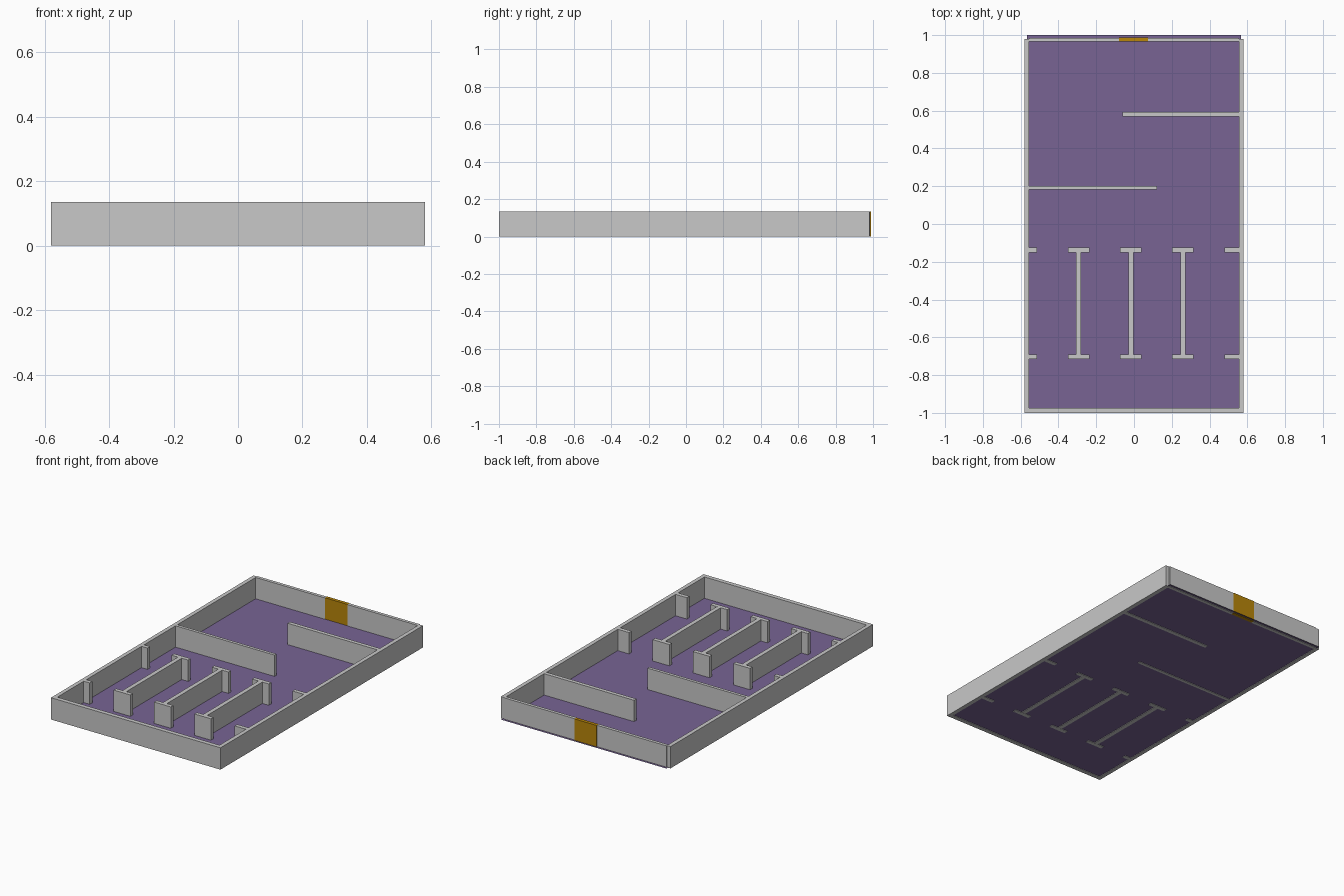
import bpy

if "Cube" in bpy.data.objects:
    bpy.data.objects.remove(bpy.data.objects["Cube"])

H = 0.135  # wall height


def material(name, rgb):
    m = bpy.data.materials.new(name)
    m.diffuse_color = (*rgb, 1)
    m.use_nodes = True
    m.node_tree.nodes["Principled BSDF"].inputs["Base Color"].default_value = m.diffuse_color
    return m


GREY = material("wall grey", (0.58, 0.58, 0.58))
PURPLE = material("floor purple", (0.188, 0.127, 0.296))
GOLD = material("door gold", (0.479, 0.238, 0.003))


def box(name, x0, x1, y0, y1, mat=GREY, z0=0.0, z1=H):
    bpy.ops.mesh.primitive_cube_add(
        size=1, location=((x0 + x1) / 2, (y0 + y1) / 2, (z0 + z1) / 2))
    ob = bpy.context.object
    ob.name = name
    ob.scale = (x1 - x0, y1 - y0, z1 - z0)
    bpy.ops.object.transform_apply(location=False, rotation=False, scale=True)
    ob.data.materials.append(mat)
    return ob


# Thin floor sheet, just above the wall undersides and poking out at the back
bpy.ops.mesh.primitive_plane_add(size=1, location=(0, 0.01, 0.003))
floor = bpy.context.object
floor.name = "floor"
floor.scale = (1.132, 1.98, 1)
bpy.ops.object.transform_apply(location=False, rotation=False, scale=True)
floor.data.materials.append(PURPLE)

# Outer walls, with the back wall split around the doorway
box("left_wall", -0.58, -0.555, -1, 0.98)
box("right_wall", 0.555, 0.58, -1, 0.98)
box("front_wall", -0.555, 0.555, -1, -0.973)
box("back_wall_left", -0.555, -0.08, 0.965, 0.985)
box("back_wall_right", 0.073, 0.555, 0.965, 0.985)

# Double door
box("door_left", -0.08, -0.004, 0.967, 0.988, GOLD)
box("door_right", -0.004, 0.073, 0.967, 0.988, GOLD)

# Staggered partitions
box("right_partition", -0.06, 0.555, 0.57, 0.594)
box("left_partition", -0.555, 0.123, 0.182, 0.201)

# I-shaped dividers
for i, x in enumerate((-0.293, -0.016, 0.259)):
    box(f"divider_web_{i}", x - 0.013, x + 0.013, -0.69, -0.15)
    for end, y in (("front", -0.703), ("back", -0.138)):
        box(f"divider_{end}_{i}", x - 0.057, x + 0.057, y - 0.0125, y + 0.0125)

# Short stubs on the side walls, in line with the divider ends
for end, y in (("front", -0.703), ("back", -0.138)):
    box(f"left_stub_{end}", -0.555, -0.514, y - 0.0125, y + 0.0125)
    box(f"right_stub_{end}", 0.478, 0.555, y - 0.0125, y + 0.0125)
